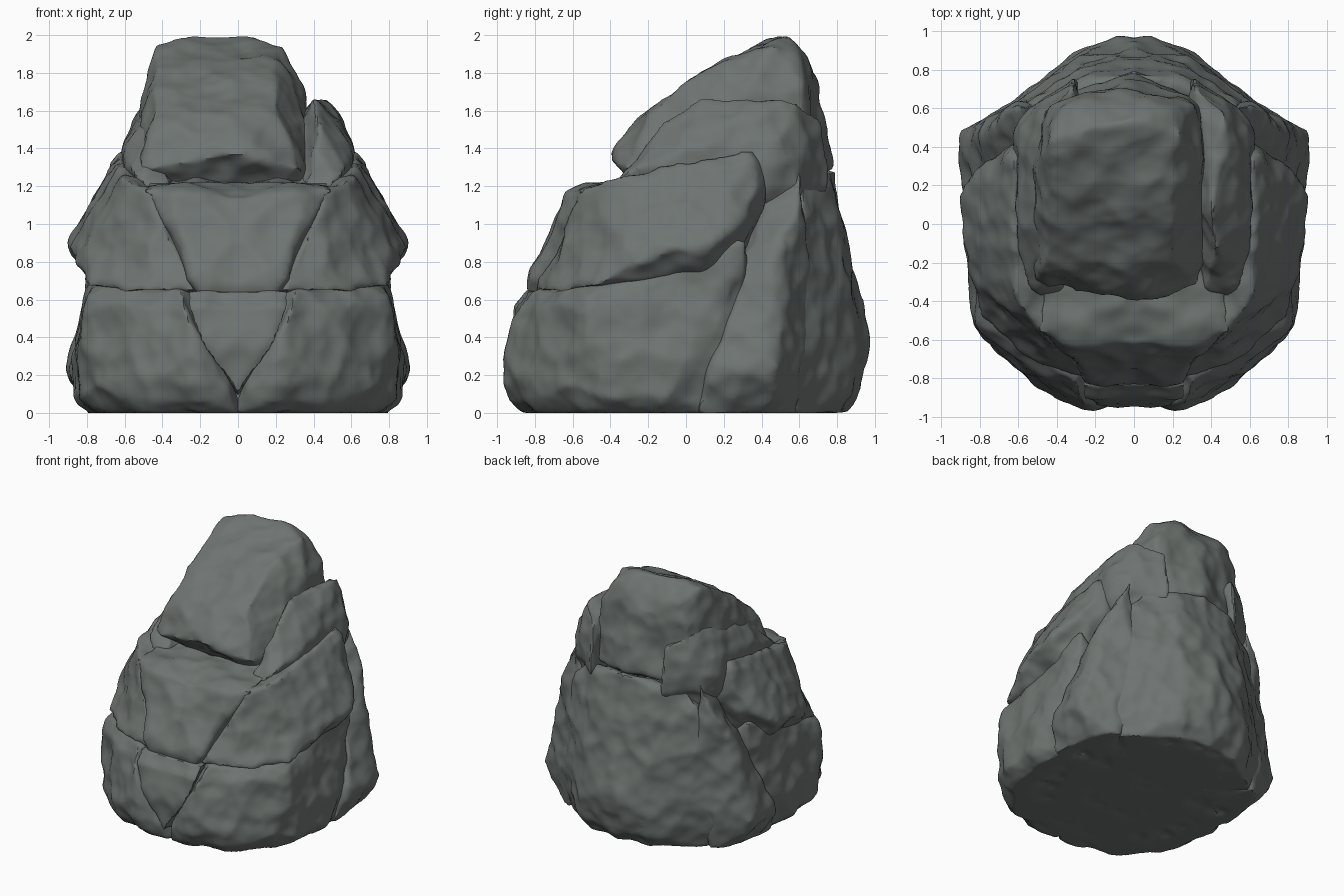
import bpy, bmesh
from mathutils import noise

cube = bpy.data.objects.get("Cube")
if cube:
    bpy.data.objects.remove(cube, do_unlink=True)

# Single stone colour
stone = bpy.data.materials.new("dark grey stone")
stone.use_nodes = True
colour = (0.155, 0.175, 0.165, 1)
stone.diffuse_color = colour
bsdf = stone.node_tree.nodes["Principled BSDF"]
bsdf.inputs["Base Color"].default_value = colour
bsdf.inputs["Roughness"].default_value = 0.9


def weathering(p):
    """Scalloped chips plus broad and fine lumps."""
    chips = noise.voronoi(p * 4)[0][0]
    small = noise.voronoi(p * 9)[0][0]
    return (0.05 * (chips - 0.55) + 0.016 * (small - 0.55)
            + 0.02 * noise.noise(p * 2.5) + 0.01 * noise.noise(p * 8) - 0.008)


def rock(name, points, mirrored=False, both=False):
    """Hull around corner points, remeshed, worn smooth, then chipped."""
    if both:
        points = points + [(-x, y, z) for x, y, z in points if x]
    bm = bmesh.new()
    for p in points:
        bm.verts.new(p)
    hull = bmesh.ops.convex_hull(bm, input=bm.verts)
    junk = {g for g in hull["geom_interior"] + hull["geom_unused"]
            if isinstance(g, bmesh.types.BMVert)}
    bmesh.ops.delete(bm, geom=list(junk), context='VERTS')
    bmesh.ops.recalc_face_normals(bm, faces=bm.faces)
    mesh = bpy.data.meshes.new(name)
    bm.to_mesh(mesh)
    bm.free()
    obj = bpy.data.objects.new(name, mesh)
    bpy.context.collection.objects.link(obj)

    remesh = obj.modifiers.new("Remesh", 'REMESH')
    remesh.mode = 'VOXEL'
    remesh.voxel_size = 0.024
    worn = obj.modifiers.new("Worn", 'SMOOTH')
    worn.factor = 0.5
    worn.iterations = 4
    deps = bpy.context.evaluated_depsgraph_get()
    dense = bpy.data.meshes.new_from_object(obj.evaluated_get(deps))
    obj.modifiers.clear()
    obj.data = dense
    bpy.data.meshes.remove(mesh)
    dense.name = name

    normals = [v.normal.copy() for v in dense.vertices]
    for v, n in zip(dense.vertices, normals):
        p = v.co.copy()
        if both:
            p.x = abs(p.x)
        v.co += n * weathering(p)
        v.co.z = max(v.co.z, 0)      # flat underside

    dense.materials.clear()
    dense.materials.append(stone)
    if mirrored:
        obj.modifiers.new("Mirror", 'MIRROR')
    bpy.ops.object.select_all(action='DESELECT')
    obj.select_set(True)
    bpy.context.view_layer.objects.active = obj
    bpy.ops.object.shade_smooth_by_angle(angle=0.7)
    return obj


# Lopsided boulder rising to the summit
rock("summit_boulder", [
    (-.44, .42, 1.95), (-.2, .5, 2.01), (0, .54, 2.01), (.25, .47, 1.95),
    (.2, .62, 1.9), (-.38, .63, 1.87), (-.43, .15, 1.83), (.2, .15, 1.86),
    (.34, .35, 1.74), (.33, .62, 1.7), (-.48, .2, 1.7), (-.46, -.2, 1.57),
    (.22, -.2, 1.62), (-.46, .64, 1.65), (0, .71, 1.7), (-.55, -.32, 1.28),
    (.36, -.34, 1.28), (0, -.42, 1.37), (-.6, .2, 1.35), (.45, .2, 1.35),
    (-.5, .64, 1.25), (.4, .64, 1.25), (0, .78, 1.3), (-.3, 0, .9), (.3, .2, .9)])

# Broader stone forming the shelf around it
rock("upper_shelf", [
    (.4, .1, 1.68), (.5, .38, 1.68), (.47, .6, 1.67), (.42, -.12, 1.56),
    (.57, .35, 1.54), (.62, .1, 1.42), (.61, .5, 1.46), (.58, -.28, 1.3),
    (.5, -.4, 1.2), (.63, .1, 1.25), (.62, .45, 1.2), (.58, .6, 1.2), (.3, .73, 1.55),
    (.3, .77, 1.2), (.35, -.36, 1.22), (.2, .2, 1.3), (.4, -.2, .9), (.4, .5, .8)],
    mirrored=True)

# Tapering front wedge and the pointed stone under it
rock("front_wedge", [
    (.49, -.55, 1.18), (.35, -.62, 1.16), (.4, -.63, 1), (.26, -.77, .8),
    (.24, -.84, .68), (.2, -.83, .58), (.5, -.2, 1.27), (.2, -.3, .58)], both=True)
rock("front_point", [
    (.28, -.84, .65), (.28, -.91, .57), (.21, -.94, .4), (.11, -.95, .24), (0, -.96, .13),
    (0, -.94, .08), (.22, -.5, .64), (0, -.5, .1)], both=True)

# Sloping slabs on both flanks
rock("shoulder_slabs", [
    (.91, .12, .88), (.91, -.06, .86), (.87, -.28, .78), (.8, -.48, .67),
    (.5, -.75, .63), (.22, -.81, .63), (.46, -.57, 1.17), (.62, -.38, 1.25),
    (.65, .05, 1.32), (.63, .35, 1.41), (.7, .4, 1.2), (.82, .28, .98),
    (.78, .1, .71), (.1, -.4, .63), (.1, .5, .7), (.3, .5, 1.3)], mirrored=True)

# Broad rounded stones at the front of the base
rock("front_base_rocks", [
    (0, -.84, -.02), (.03, -.93, .12), (.18, -.97, .2), (.28, -.96, .14),
    (.22, -.95, .05), (.2, -.87, -.02),
    (.5, -.84, .2), (.52, -.8, .05), (.5, -.74, -.02), (.77, -.64, .14), (.68, -.5, -.02),
    (.86, -.42, .3), (.85, -.4, .08), (.88, -.1, .3), (.87, -.1, .08), (.78, -.1, -.02),
    (.84, -.5, .45), (.8, -.55, .61), (.74, -.55, .66), (.3, -.83, .65), (.27, -.94, .52),
    (.82, -.1, .69), (.77, .33, .93), (.84, .2, .5), (.7, .3, -.02), (0, -.4, .6),
    (0, .3, -.02)], mirrored=True)

# Angular stones at the rear corners
rock("corner_rocks", [
    (.89, .48, .23), (.9, .37, .24), (.82, .44, .05), (.76, .4, -.02), (.88, .1, .15),
    (.78, .05, -.02), (.88, .36, .42), (.81, .47, .65), (.74, .53, .95), (.64, .62, 1.14),
    (.54, .62, 1.32), (.5, .45, 1.25), (.7, .58, .2), (.62, .58, -.02), (.5, .7, .5),
    (.3, .3, -.02), (.3, .3, 1.1), (.84, .22, .5)], mirrored=True)

# Large stone across the back
rock("back_boulder", [
    (.68, .58, .2), (.6, .56, -.02), (.5, .76, .2), (.26, .92, .32), (.26, .9, .08),
    (.25, .82, -.02), (0, .97, .42), (0, .92, .08), (0, .85, -.02), (0, .88, .9),
    (.3, .83, .92), (.58, .65, .8), (.57, .63, 1.1), (.46, .64, 1.24), (.25, .77, 1.2),
    (0, .79, 1.29), (.4, .3, 1.1), (.5, .2, -.02)], both=True)

# Hidden core closing the gaps between the stones
rock("inner_core", [
    (.6, -.45, -.02), (.6, .45, -.02), (.45, -.4, 1), (.45, .5, 1.2),
    (0, -.8, -.02), (0, .8, -.02)], both=True)
